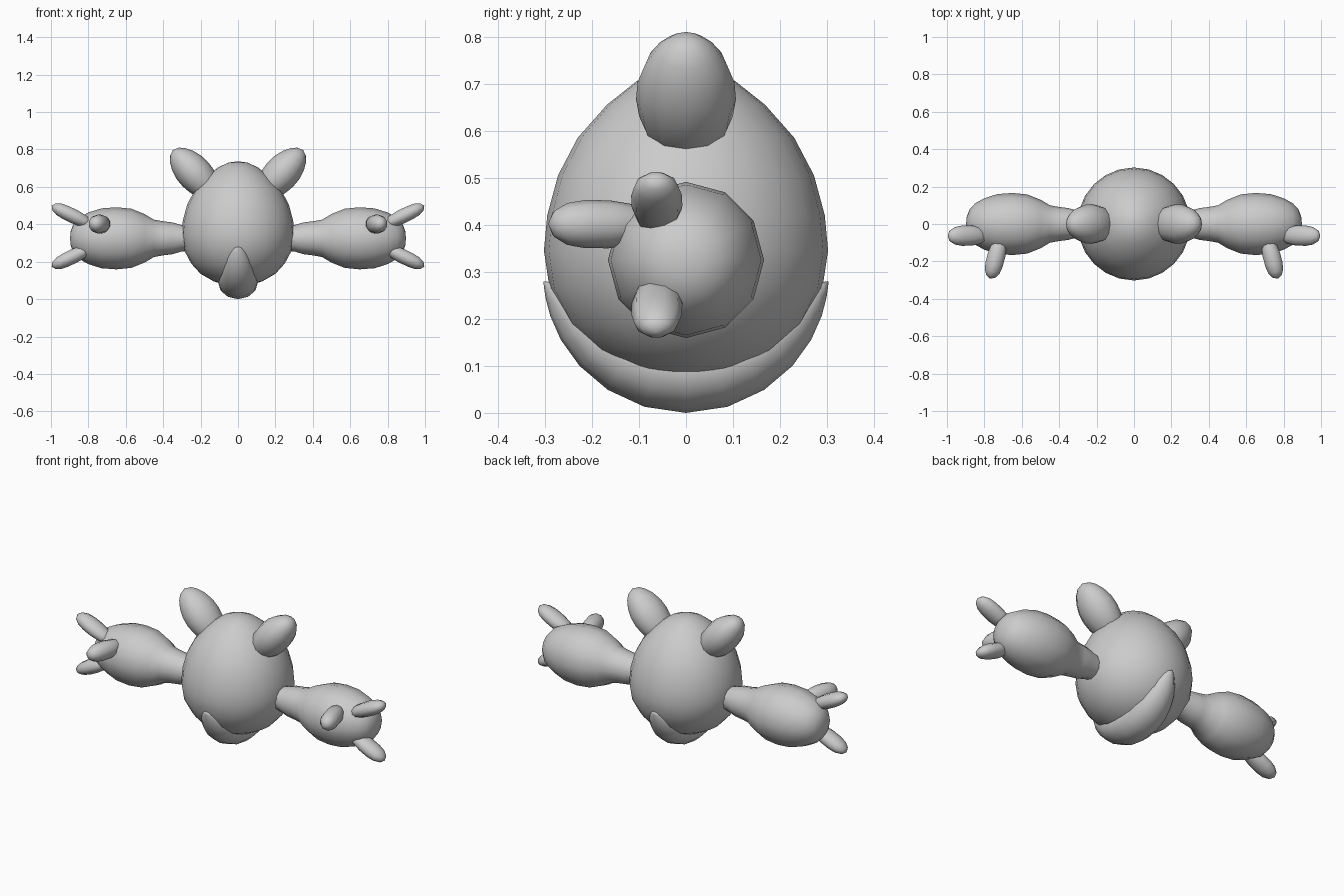
import bpy, bmesh, math
from mathutils import Vector

if "Cube" in bpy.data.objects:
    bpy.data.objects.remove(bpy.data.objects["Cube"])

grey = bpy.data.materials.new("plain grey")
grey.diffuse_color = (0.6, 0.6, 0.6, 1)
grey.use_nodes = True
grey.node_tree.nodes["Principled BSDF"].inputs["Base Color"].default_value = grey.diffuse_color


def skin(name, rings, start, end):
    """Join rings of points into a smooth closed shape with pointed ends."""
    bm = bmesh.new()
    loops = [[bm.verts.new(p) for p in ring] for ring in rings]
    n = len(loops[0])
    for a, b in zip(loops, loops[1:]):
        for i in range(n):
            j = (i + 1) % n
            bm.faces.new((a[i], a[j], b[j], b[i]))
    for tip, ring in ((start, loops[0]), (end, loops[-1])):
        v = bm.verts.new(tip)
        for i in range(n):
            bm.faces.new((v, ring[i], ring[(i + 1) % n]))
    bmesh.ops.recalc_face_normals(bm, faces=bm.faces)
    mesh = bpy.data.meshes.new(name)
    bm.to_mesh(mesh)
    bm.free()
    mesh.materials.append(grey)
    for p in mesh.polygons:
        p.use_smooth = True
    obj = bpy.data.objects.new(name, mesh)
    bpy.context.collection.objects.link(obj)
    return obj


def turned(name, origin, axis, side, profile, sides, squash=1.0, mirror=1):
    """Turn a (distance, radius) profile about an axis; side radius is scaled by squash."""
    o, d = Vector(origin), Vector(axis).normalized()
    u = Vector(side)
    u = (u - d * u.dot(d)).normalized()
    v = d.cross(u)

    def flip(p):
        return Vector((p.x * mirror, p.y, p.z))

    rings = []
    for t, r in profile[1:-1]:
        ring = []
        for i in range(sides):
            a = 2 * math.pi * i / sides
            ring.append(flip(o + d * t + u * r * squash * math.cos(a) + v * r * math.sin(a)))
        rings.append(ring)
    return skin(name, rings, flip(o + d * profile[0][0]), flip(o + d * profile[-1][0]))


def digit(name, base, tip, side, radius, squash, mirror):
    """A rounded stub running from base to tip."""
    length = (Vector(tip) - Vector(base)).length
    shape = [(0, 0), (0.04, 0.5), (0.2, 0.85), (0.42, 1), (0.65, 1),
             (0.82, 0.87), (0.94, 0.55), (1, 0)]
    prof = [(t * length, r * radius) for t, r in shape]
    turned(name, base, Vector(tip) - Vector(base), side, prof, 10, squash, mirror)


# Egg-shaped body
turned("body", (0, 0, 0), (0, 0, 1), (1, 0, 0),
       [(0.067, 0), (0.075, 0.065), (0.095, 0.13), (0.135, 0.2), (0.19, 0.25),
        (0.265, 0.29), (0.345, 0.302), (0.42, 0.295), (0.505, 0.272), (0.585, 0.23),
        (0.655, 0.168), (0.705, 0.105), (0.73, 0.05), (0.737, 0)], 24)

# Tapered crescent wrapped under the body from front to back
END, STEPS, SIDES = math.radians(82), 16, 12
rings, tips = [], []
for k in range(STEPS + 1):
    s = -math.cos(math.pi * k / STEPS)
    taper = math.sqrt(max(0, 1 - s * s))
    a, h = s * END, 0.09 * taper
    radius = 0.322 - 0.016 * s * s - h
    out = Vector((0, math.sin(a), -math.cos(a)))
    centre = Vector((0, 0, 0.322)) + out * radius
    if k in (0, STEPS):
        tips.append(centre)
        continue
    rings.append([centre + out * h * math.cos(2 * math.pi * i / SIDES)
                  + Vector((0.107 * taper * math.sin(2 * math.pi * i / SIDES), 0, 0))
                  for i in range(SIDES)])
skin("crescent", rings, *tips)

for m, label in ((1, "right"), (-1, "left")):
    # Ear
    turned(label + "_ear", (0.193, 0, 0.63), (0.68, 0, 0.73), (0, 1, 0),
           [(-0.12, 0), (-0.1, 0.045), (-0.05, 0.073), (0.0, 0.088), (0.05, 0.094),
            (0.1, 0.091), (0.15, 0.077), (0.19, 0.056), (0.215, 0.033), (0.228, 0)],
           12, 1.13, m)
    # Arm with a swollen hand
    turned(label + "_arm", (0, 0, 0.325), (1, 0, 0), (0, 0, 1),
           [(0.2, 0), (0.22, 0.065), (0.3, 0.07), (0.35, 0.085), (0.4, 0.091),
            (0.45, 0.1), (0.5, 0.13), (0.57, 0.158), (0.65, 0.166), (0.73, 0.16),
            (0.8, 0.138), (0.85, 0.11), (0.88, 0.077), (0.894, 0.04), (0.898, 0)],
           12, 1, m)
    # Upper, lower and front digits
    digit(label + "_upper_digit", (0.78, -0.06, 0.395), (0.996, -0.064, 0.499),
          (0, 1, 0), 0.04, 1.35, m)
    digit(label + "_lower_digit", (0.78, -0.06, 0.277), (0.996, -0.064, 0.173),
          (0, 1, 0), 0.04, 1.35, m)
    digit(label + "_front_digit", (0.71, -0.07, 0.40), (0.768, -0.293, 0.402),
          (0, 0, 1), 0.05, 1.02, m)
